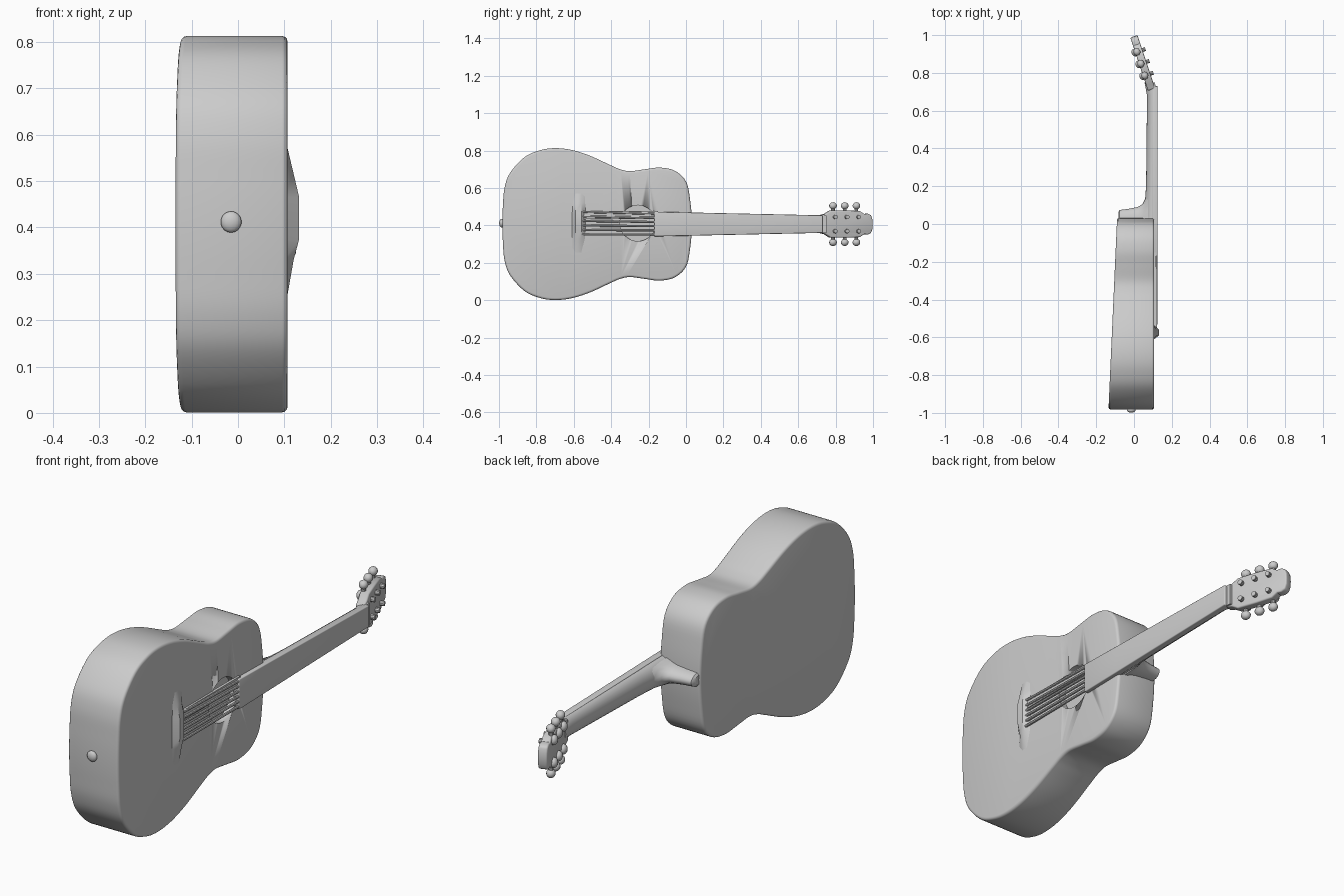
import bpy, bmesh, math
from mathutils import Vector, Matrix

if "Cube" in bpy.data.objects:
    bpy.data.objects.remove(bpy.data.objects["Cube"])

CZ = 0.407       # height of the instrument's centre line
TOP = 0.107      # x of the soundboard

grey = bpy.data.materials.new("plain grey")
grey.use_nodes = True
grey.diffuse_color = (0.6, 0.6, 0.6, 1)
bsdf = next(n for n in grey.node_tree.nodes if n.type == 'BSDF_PRINCIPLED')
bsdf.inputs["Base Color"].default_value = (0.6, 0.6, 0.6, 1)
bsdf.inputs["Roughness"].default_value = 0.7


def activate(ob):
    bpy.ops.object.select_all(action='DESELECT')
    ob.select_set(True)
    bpy.context.view_layer.objects.active = ob


def finish(name, bm, bevel=0.0, angle=35):
    """Turn a bmesh into a smooth-shaded object with optional rounded edges."""
    bmesh.ops.recalc_face_normals(bm, faces=bm.faces)
    me = bpy.data.meshes.new(name)
    bm.to_mesh(me)
    bm.free()
    me.materials.append(grey)
    ob = bpy.data.objects.new(name, me)
    bpy.context.collection.objects.link(ob)
    activate(ob)
    if bevel:
        mod = ob.modifiers.new("round edges", 'BEVEL')
        mod.width, mod.segments = bevel, 3
        mod.limit_method, mod.angle_limit = 'ANGLE', math.radians(40)
        bpy.ops.object.modifier_apply(modifier=mod.name)
    bpy.ops.object.shade_smooth_by_angle(angle=math.radians(angle))
    return ob


def loft(name, rings, bevel=0.0):
    """Skin a series of equal-length rings and cap both ends."""
    bm = bmesh.new()
    vs = [[bm.verts.new(p) for p in r] for r in rings]
    n = len(vs[0])
    for a, b in zip(vs, vs[1:]):
        for i in range(n):
            j = (i + 1) % n
            bm.faces.new((a[i], a[j], b[j], b[i]))
    bm.faces.new(vs[0])
    bm.faces.new(vs[-1])
    return finish(name, bm, bevel)


def smooth_closed(pts, steps):
    """Catmull-Rom curve through a closed ring of 2D points."""
    out, n = [], len(pts)
    for i in range(n):
        p0, p1, p2, p3 = (Vector(pts[(i + k) % n]) for k in (-1, 0, 1, 2))
        for s in range(steps):
            t = s / steps
            out.append(0.5 * (2 * p1 + (p2 - p0) * t + (2 * p0 - 5 * p1 + 4 * p2 - p3) * t * t
                              + (3 * p1 - p0 - 3 * p2 + p3) * t ** 3))
    return out


def mirrored(half):
    """Close a half outline whose first and last points lie on the centre line."""
    return half + [(y, -w) for y, w in reversed(half[1:-1])]


def rod(name, start, end, r, sides=10):
    a, b = Vector(start), Vector(end)
    bm = bmesh.new()
    rot = (b - a).to_track_quat('Z', 'Y').to_matrix().to_4x4()
    bmesh.ops.create_cone(bm, cap_ends=True, segments=sides, radius1=r, radius2=r,
                          depth=(b - a).length, matrix=Matrix.Translation((a + b) / 2) @ rot)
    return finish(name, bm)


def ball(name, centre, size):
    bm = bmesh.new()
    bmesh.ops.create_uvsphere(bm, u_segments=14, v_segments=9, radius=1,
                              matrix=Matrix.Translation(centre) @ Matrix.Diagonal((*size, 1)))
    return finish(name, bm, angle=60)


# Body: waisted outline, flat soundboard, back that tapers towards the neck
half = [(-0.982, 0), (-0.979, 0.10), (-0.97, 0.195), (-0.94, 0.275), (-0.863, 0.358),
        (-0.78, 0.395), (-0.70, 0.406), (-0.61, 0.396), (-0.515, 0.366), (-0.41, 0.318),
        (-0.355, 0.294), (-0.30, 0.283), (-0.22, 0.293), (-0.14, 0.302), (-0.06, 0.285),
        (0.0, 0.228), (0.022, 0.13), (0.032, 0)]
outline = smooth_closed(mirrored(half), 5)
body = loft("body", [[(TOP, y, CZ + w) for y, w in outline],
                     [(-0.135 + 0.045 * (y + 0.98), y, CZ + w) for y, w in outline]], 0.012)

# Sound hole: shallow round recess
cutter = rod("sound_hole_cutter", (0.075, -0.257, 0.412), (0.2, -0.257, 0.412), 0.096, 40)
cutter.hide_render = True
activate(body)
cut = body.modifiers.new("sound hole", 'BOOLEAN')
cut.operation, cut.solver, cut.object = 'DIFFERENCE', 'EXACT', cutter
bpy.ops.object.modifier_apply(modifier=cut.name)
bpy.data.objects.remove(cutter)

# Bridge: low ridge that fades out at both ends
bridge = []
for z, x in [(0.25, 0.106), (0.33, 0.120), (0.375, 0.132), (0.465, 0.132), (0.52, 0.119), (0.575, 0.106)]:
    bridge.append([(0.10, -0.615, z), (x, -0.59, z), (x, -0.56, z), (0.10, -0.53, z)])
loft("bridge", bridge)

# Strings over the sound hole, the upper ones backed by a flat strip
for i in range(6):
    t = i / 5 - 0.5
    rod(f"string_{i + 1}", (0.117, -0.57, CZ + 0.005 + 0.122 * t),
        (0.118, -0.15, CZ + 0.11 * t), 0.006, 8)
loft("string_strip", [[(x, y, z) for x, z in ((0.104, 0.435), (0.116, 0.435), (0.116, 0.478), (0.104, 0.478))]
                      for y in (-0.57, -0.15)])

# Fingerboard: flat tapered strip
loft("fingerboard", [[(x, y, CZ + s * w) for x, s in ((0.095, -1), (0.125, -1), (0.125, 1), (0.095, 1))]
                     for y, w in ((-0.17, 0.066), (0.03, 0.062), (0.73, 0.047))], 0.004)


# Neck: D-shaped sections
def d_ring(y, x_back, x_top, w):
    arc = [math.pi * k / 12 for k in range(13)]
    return [(x_top - 0.012 - (x_top - 0.012 - x_back) * math.sin(a), y, CZ + w * math.cos(a)) for a in arc] + \
           [(x_top, y, CZ - w), (x_top, y, CZ + w)]


loft("neck", [d_ring(*s) for s in ((0.0, 0.05, 0.115, 0.060), (0.12, 0.058, 0.115, 0.058),
                                   (0.20, 0.064, 0.115, 0.056), (0.68, 0.069, 0.115, 0.047),
                                   (0.75, 0.056, 0.112, 0.047))])

# Heel: narrows from the neck down to the back of the body
heel = []
for x, y, w in [(-0.083, 0.062, 0.022), (-0.076, 0.074, 0.030), (-0.03, 0.080, 0.033), (0.02, 0.090, 0.038),
                (0.045, 0.105, 0.045), (0.060, 0.135, 0.052), (0.075, 0.20, 0.055)]:
    heel.append([(x, 0.01, CZ + w)] + [(x, 0.02 + (y - 0.02) * math.sin(a), CZ + w * math.cos(a))
                 for a in [math.pi * k / 10 for k in range(11)]] + [(x, 0.01, CZ - w)])
loft("heel", heel)

# Headstock and tuners share a frame that leans back from the nut
tilt = Matrix.Translation((0.094, 0.712, CZ)) @ Matrix.Rotation(math.radians(18.4), 4, 'Z')
head_half = [(0, 0), (0.0, 0.047), (0.03, 0.054), (0.06, 0.072), (0.15, 0.073), (0.225, 0.070),
             (0.25, 0.054), (0.27, 0.056), (0.288, 0.048), (0.296, 0.025), (0.297, 0)]
parts = [loft("headstock", [[(x, y, w) for y, w in mirrored(head_half)] for x in (0.019, -0.021)], 0.007)]
for side, label in ((1, "upper"), (-1, "lower")):
    for i, y in enumerate((0.082, 0.148, 0.214)):
        tag = f"{label}_{i + 1}"
        parts += [rod("tuner_shaft_" + tag, (-0.012, y, side * 0.06), (-0.012, y, side * 0.10), 0.010),
                  ball("tuner_button_" + tag, (-0.012, y, side * 0.098), (0.019, 0.021, 0.019)),
                  ball("tuner_housing_" + tag, (-0.024, y, side * 0.05), (0.017, 0.021, 0.022)),
                  rod("tuner_post_" + tag, (0.01, y, side * 0.038), (0.036, y, side * 0.038), 0.011)]
for ob in parts:
    ob.matrix_world = tilt

# End pin at the bottom of the body
rod("end_pin_stem", (-0.015, -0.97, 0.412), (-0.015, -0.99, 0.412), 0.014)
ball("end_pin", (-0.015, -0.986, 0.412), (0.023, 0.013, 0.023))
